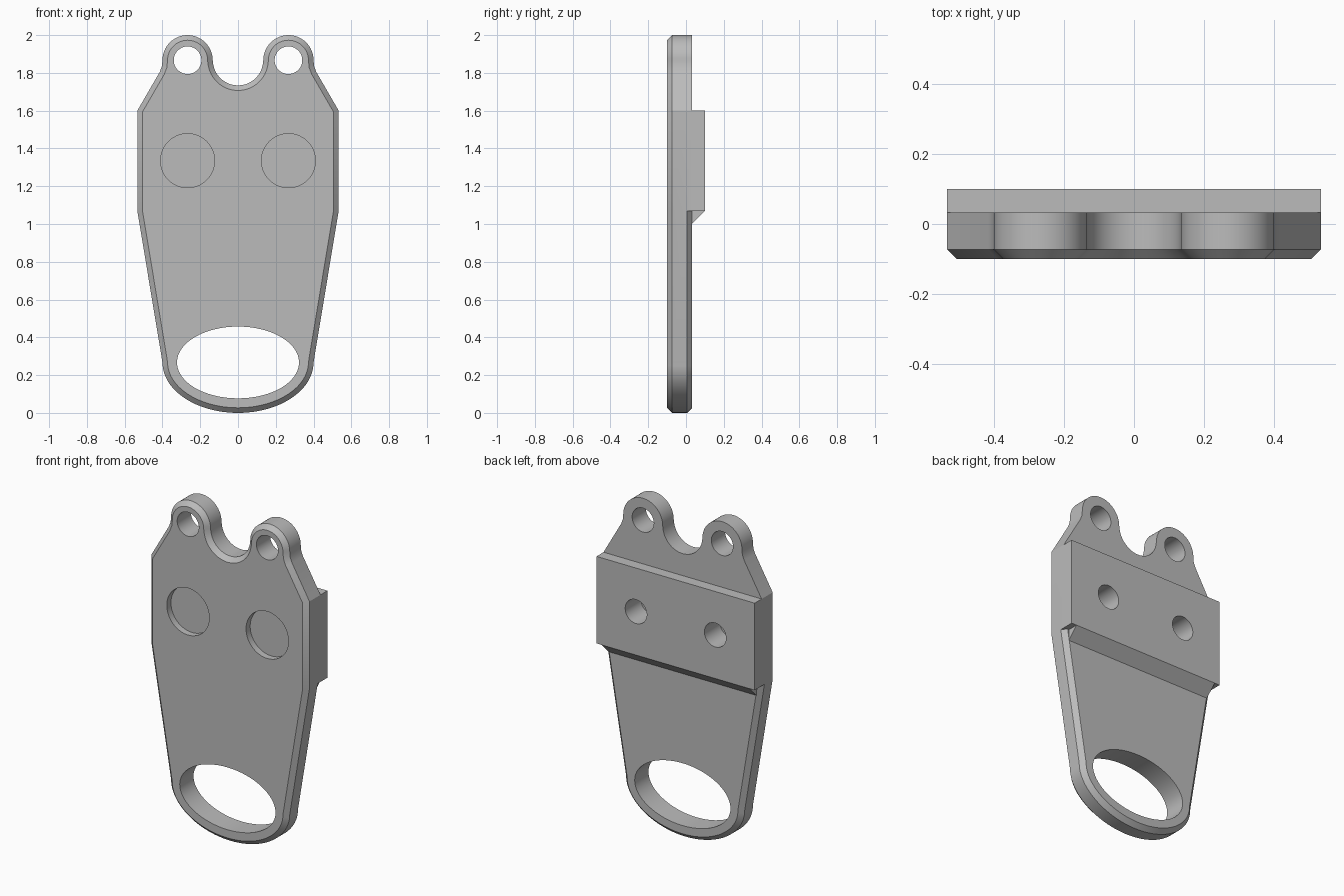
import bpy, bmesh, math
from mathutils import Vector

if "Cube" in bpy.data.objects:
    bpy.data.objects.remove(bpy.data.objects["Cube"], do_unlink=True)

FRONT, PLATE_BACK, BLOCK_BACK = -0.1, 0.033, 0.1
BEVEL = 0.027
HALF, BLOCK_LOW, BLOCK_TOP = 0.533, 1.07, 1.6
EAR_X, EAR_Z, EAR_R = 0.267, 1.867, 0.133

grey = bpy.data.materials.new("Plain Grey")
grey.use_nodes = True
grey.diffuse_color = (0.5, 0.5, 0.5, 1)
grey.node_tree.nodes["Principled BSDF"].inputs["Base Color"].default_value = (0.5, 0.5, 0.5, 1)


def arc(cx, cz, rx, rz, start, end, n):
    """Points on an elliptical arc in the x-z plane, angles in degrees."""
    angles = [math.radians(start + (end - start) * i / n) for i in range(n + 1)]
    return [Vector((cx + rx * math.cos(a), cz + rz * math.sin(a))) for a in angles]


def inset(points, distance):
    """Mitred inward offset of a counter-clockwise outline."""
    result = []
    for i, p in enumerate(points):
        a = (p - points[i - 1]).normalized()
        b = (points[(i + 1) % len(points)] - p).normalized()
        na, nb = Vector((-a.y, a.x)), Vector((-b.y, b.x))
        result.append(p + (na + nb) * distance / (1 + na.dot(nb)))
    return result


def loft(name, loops):
    """Solid through (outline, y) sections with capped ends."""
    bm = bmesh.new()
    rings = [[bm.verts.new((p.x, y, p.y)) for p in pts] for pts, y in loops]
    n = len(rings[0])
    for r, s in zip(rings, rings[1:]):
        for i in range(n):
            j = (i + 1) % n
            bm.faces.new((r[i], r[j], s[j], s[i]))
    bm.faces.new(rings[0])
    bm.faces.new(rings[-1][::-1])
    bmesh.ops.remove_doubles(bm, verts=bm.verts, dist=1e-5)
    bmesh.ops.recalc_face_normals(bm, faces=bm.faces)
    mesh = bpy.data.meshes.new(name)
    bm.to_mesh(mesh)
    bm.free()
    mesh.materials.append(grey)
    obj = bpy.data.objects.new(name, mesh)
    bpy.context.collection.objects.link(obj)
    return obj


def select(obj):
    bpy.ops.object.select_all(action='DESELECT')
    obj.select_set(True)
    bpy.context.view_layer.objects.active = obj


def cut(obj, cutters):
    select(obj)
    for c in cutters:
        mod = obj.modifiers.new("Cut", 'BOOLEAN')
        mod.operation, mod.solver, mod.object = 'DIFFERENCE', 'EXACT', c
        bpy.ops.object.modifier_apply(modifier=mod.name)


def hole(name, x, z, rx, rz, y0, y1):
    ring = arc(x, z, rx, rz, 0, 360, 64)[:-1]
    obj = loft(name, [(ring, y0), (ring, y1)])
    obj.hide_render = True
    return obj


# Right half of the plate outline, bottom centre to notch centre
half = arc(0, 0.267, 0.4, 0.267, -90, 0, 24)
half += [Vector(p) for p in ((HALF, BLOCK_LOW), (HALF, BLOCK_TOP), (0.415, 1.804), (0.403, 1.835))]
half += arc(EAR_X, EAR_Z, EAR_R, EAR_R, 0, 180, 32)
half += arc(0, EAR_Z, EAR_R, EAR_R, 0, -90, 16)[1:]
outline = half + [Vector((-p.x, p.y)) for p in half[-2:0:-1]]
inner = inset(outline, BEVEL)

# The rear bevel stops at the block, so the corners there are doubled
full, front, back = [], [], []
for p, q in zip(outline, inner):
    corner = abs(p.y - BLOCK_LOW) < 1e-4
    ends = [q, p] if corner else [q if p.y < BLOCK_LOW else p]
    if p.x < 0:
        ends.reverse()
    for e in ends:
        full.append(p)
        front.append(q)
        back.append(e)
plate = loft("plate", [(front, FRONT), (full, FRONT + BEVEL),
                       (full, PLATE_BACK - BEVEL), (back, PLATE_BACK)])

# Raised block across the back
rect = [Vector(p) for p in ((-HALF, BLOCK_LOW), (HALF, BLOCK_LOW), (HALF, BLOCK_TOP), (-HALF, BLOCK_TOP))]
block = loft("back_block", [(rect, PLATE_BACK), (rect, BLOCK_BACK)])

# Sloped support under the block
drop = BLOCK_BACK - PLATE_BACK
w = 0.498
low = [Vector(p) for p in ((-w, BLOCK_LOW - drop), (w, BLOCK_LOW - drop), (w, BLOCK_LOW), (-w, BLOCK_LOW))]
high = [Vector((p.x, BLOCK_LOW)) for p in low]
loft("block_support", [(low, PLATE_BACK), (high, BLOCK_BACK)])

# Strap slot, ear holes, shallow front pockets and deep rear holes
cutters = [hole("slot_cutter", 0, 0.267, 0.323, 0.19, -0.3, 0.3)]
rear = []
for x in (-EAR_X, EAR_X):
    cutters.append(hole("ear_cutter", x, EAR_Z, 0.073, 0.073, -0.3, 0.3))
    cutters.append(hole("pocket_cutter", x, 1.335, 0.143, 0.143, -0.3, -0.06))
    rear.append(hole("rear_hole_cutter", x, 1.335, 0.073, 0.073, -0.05, 0.3))
cut(plate, cutters + rear)
cut(block, rear)
for c in cutters + rear:
    bpy.data.objects.remove(c, do_unlink=True)

for obj in (plate, block):
    select(obj)
    bpy.ops.object.shade_smooth_by_angle(angle=math.radians(25))
